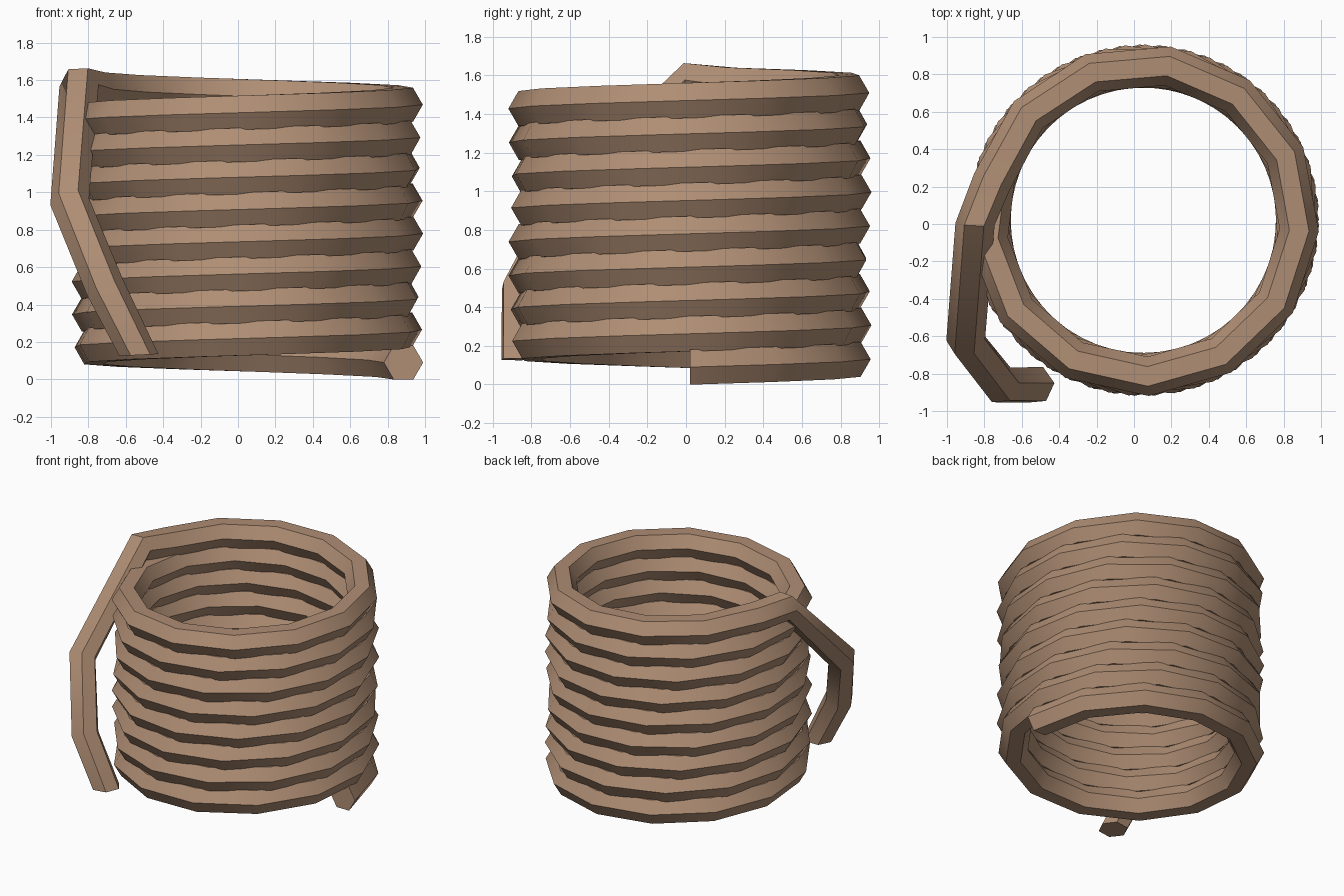
import bpy, bmesh, math
from mathutils import Vector

if "Cube" in bpy.data.objects:
    bpy.data.objects.remove(bpy.data.objects["Cube"])

CX, CY, R = 0.05, 0.02, 0.835      # coil axis and centreline radius
PITCH, STEP = 0.1725, 28.2         # rise per turn, degrees per segment
ROPE = 0.105                       # rope radius (hexagonal section)

# centreline: stacked coil
path = []
for i in range(109):
    a = math.radians(i * STEP)
    path.append(Vector((CX + R * math.cos(a), CY + R * math.sin(a),
                        0.09 + PITCH * i * STEP / 360)))
n_coil = len(path)

# loose tail falling over the outside
path += [Vector(p) for p in ((-0.85, 0.0, 1.57), (-0.90, -0.62, 0.95),
                             (-0.71, -0.86, 0.49), (-0.53, -0.86, 0.13))]

# fixed section directions: flat start, crest of the tail, flat tail end
fixed = {0: Vector((0, 1, 0)),
         n_coil: Vector((-0.05, -1, -0.1)),
         len(path) - 1: Vector((0.05, 0, -1))}

bm = bmesh.new()
rings = []
out = Vector((1, 0, 0))
for i, p in enumerate(path):
    if i in fixed:
        t = fixed[i].normalized()
    else:
        t = ((p - path[i - 1]).normalized() + (path[i + 1] - p).normalized()).normalized()
    if i < n_coil:                 # keep one corner pointing away from the axis
        out = Vector((p.x - CX, p.y - CY, 0))
    out = (out - t * out.dot(t)).normalized()
    up = out.cross(t)
    ring = []
    for k in range(6):
        a = k * math.pi / 3
        ring.append(bm.verts.new(p + ROPE * (out * math.cos(a) + up * math.sin(a))))
    rings.append(ring)

# skin and end caps
for r0, r1 in zip(rings, rings[1:]):
    for k in range(6):
        j = (k + 1) % 6
        bm.faces.new((r0[k], r0[j], r1[j], r1[k]))
bm.faces.new(rings[0])
bm.faces.new(rings[-1])
bmesh.ops.recalc_face_normals(bm, faces=bm.faces)

mesh = bpy.data.meshes.new("rope_coil")
bm.to_mesh(mesh)
bm.free()
rope = bpy.data.objects.new("rope_coil", mesh)
bpy.context.collection.objects.link(rope)

mat = bpy.data.materials.new("tan_rope")
mat.diffuse_color = (0.43, 0.27, 0.175, 1)
mat.use_nodes = True
mat.node_tree.nodes["Principled BSDF"].inputs["Base Color"].default_value = mat.diffuse_color
mesh.materials.append(mat)

# smooth along the rope, crisp on the hexagon edges
bpy.context.view_layer.objects.active = rope
rope.select_set(True)
bpy.ops.object.shade_smooth_by_angle(angle=math.radians(40))
